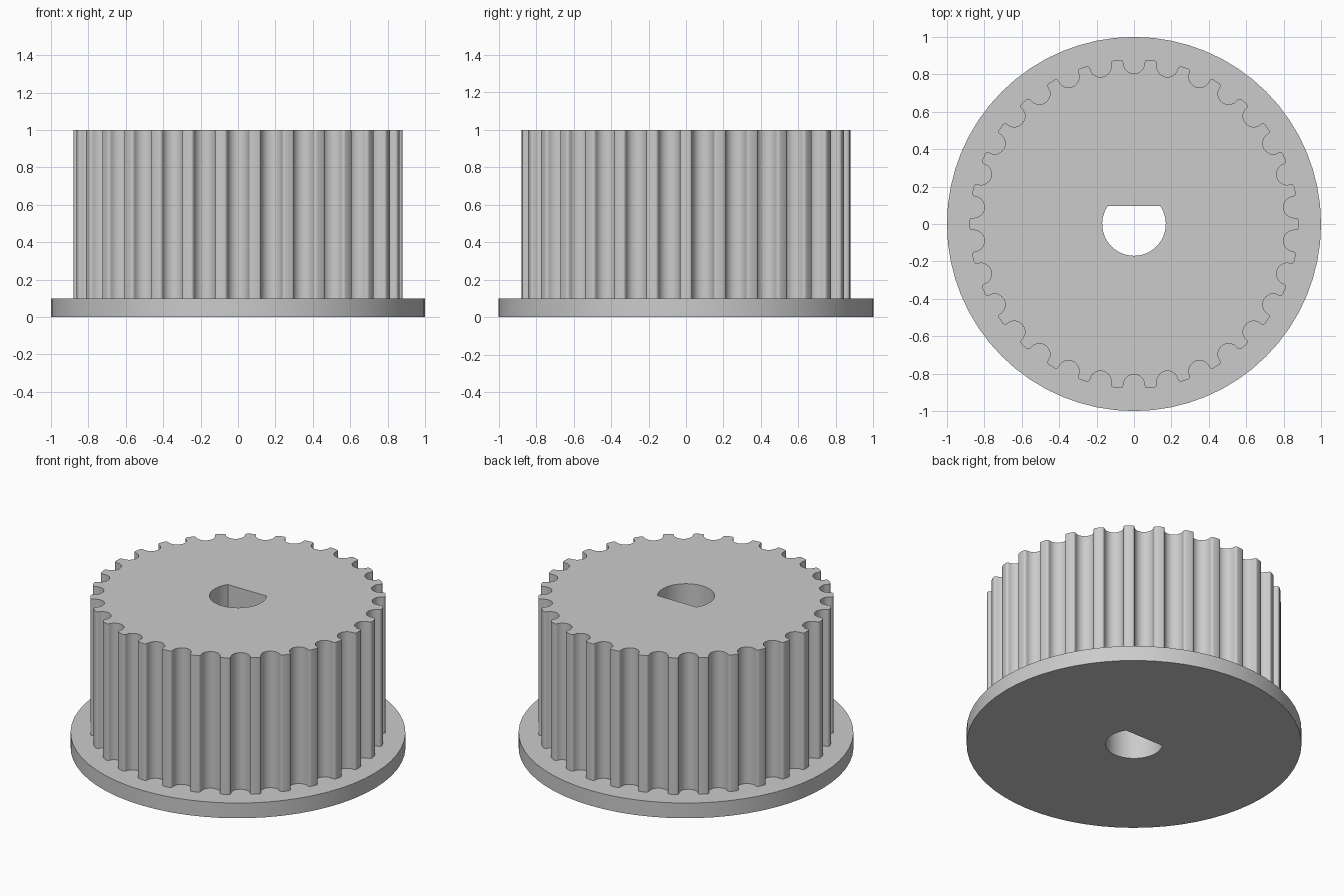
import bpy
import bmesh
from math import sin, cos, radians, asin, sqrt
from mathutils import Matrix, Vector

if "Cube" in bpy.data.objects:
    bpy.data.objects.remove(bpy.data.objects["Cube"])

TEETH = 30
BORE_R, BORE_FLAT = 0.17, 0.095
FLANGE_TOP, HEIGHT = 0.1, 1.0
GROOVE_R, FILLET_R, GROOVE_Y = 0.057, 0.016, 0.861

grey = bpy.data.materials.new("grey metal")
grey.use_nodes = True
colour = (0.6, 0.6, 0.6, 1)
grey.diffuse_color = colour
grey.node_tree.nodes["Principled BSDF"].inputs["Base Color"].default_value = colour


def arc(cx, cy, r, start, end, steps):
    """Points on an arc, angles in degrees, both ends included."""
    angles = [radians(start + (end - start) * i / steps) for i in range(steps + 1)]
    return [Vector((cx + r * cos(a), cy + r * sin(a), 0)) for a in angles]


def d_bore():
    """Round shaft hole cut off by a flat towards the back."""
    a = asin(BORE_FLAT / BORE_R) * 180 / 3.14159265
    return arc(0, 0, BORE_R, 180 - a, 360 + a, 40)


def toothed_outline():
    """Round-bottomed grooves with rounded lips, repeated around the rim."""
    lip = GROOVE_R + FILLET_R
    groove = arc(-lip, GROOVE_Y, FILLET_R, 90, 0, 5)
    groove += arc(0, GROOVE_Y, GROOVE_R, 180, 360, 16)[1:-1]
    groove += arc(lip, GROOVE_Y, FILLET_R, 180, 90, 5)
    points = []
    for i in range(TEETH):
        turn = Matrix.Rotation(-radians(360 / TEETH) * i, 3, "Z")
        points += [turn @ p for p in groove]
    return points


def plate(name, outlines, z0, z1):
    """Fill nested outlines and raise them to a solid."""
    bm = bmesh.new()
    for points in outlines:
        verts = [bm.verts.new((p.x, p.y, z0)) for p in points]
        for a, b in zip(verts, verts[1:] + verts[:1]):
            bm.edges.new((a, b))
    bmesh.ops.triangle_fill(bm, use_beauty=True, use_dissolve=False,
                            edges=bm.edges[:], normal=(0, 0, 1))
    raised = bmesh.ops.extrude_face_region(bm, geom=bm.faces[:], use_keep_orig=True)
    top = [v for v in raised["geom"] if isinstance(v, bmesh.types.BMVert)]
    bmesh.ops.translate(bm, verts=top, vec=(0, 0, z1 - z0))
    bmesh.ops.recalc_face_normals(bm, faces=bm.faces[:])
    mesh = bpy.data.meshes.new(name)
    bm.to_mesh(mesh)
    bm.free()
    mesh.materials.append(grey)
    obj = bpy.data.objects.new(name, mesh)
    bpy.context.collection.objects.link(obj)
    bpy.ops.object.select_all(action="DESELECT")
    obj.select_set(True)
    bpy.context.view_layer.objects.active = obj
    bpy.ops.object.shade_smooth_by_angle(angle=radians(30))
    return obj


# Base flange and toothed drum share the same shaft hole
plate("flange", [arc(0, 0, 1, 0, 360, 64)[:-1], d_bore()], 0, FLANGE_TOP)
plate("toothed_drum", [toothed_outline(), d_bore()], FLANGE_TOP, HEIGHT)
